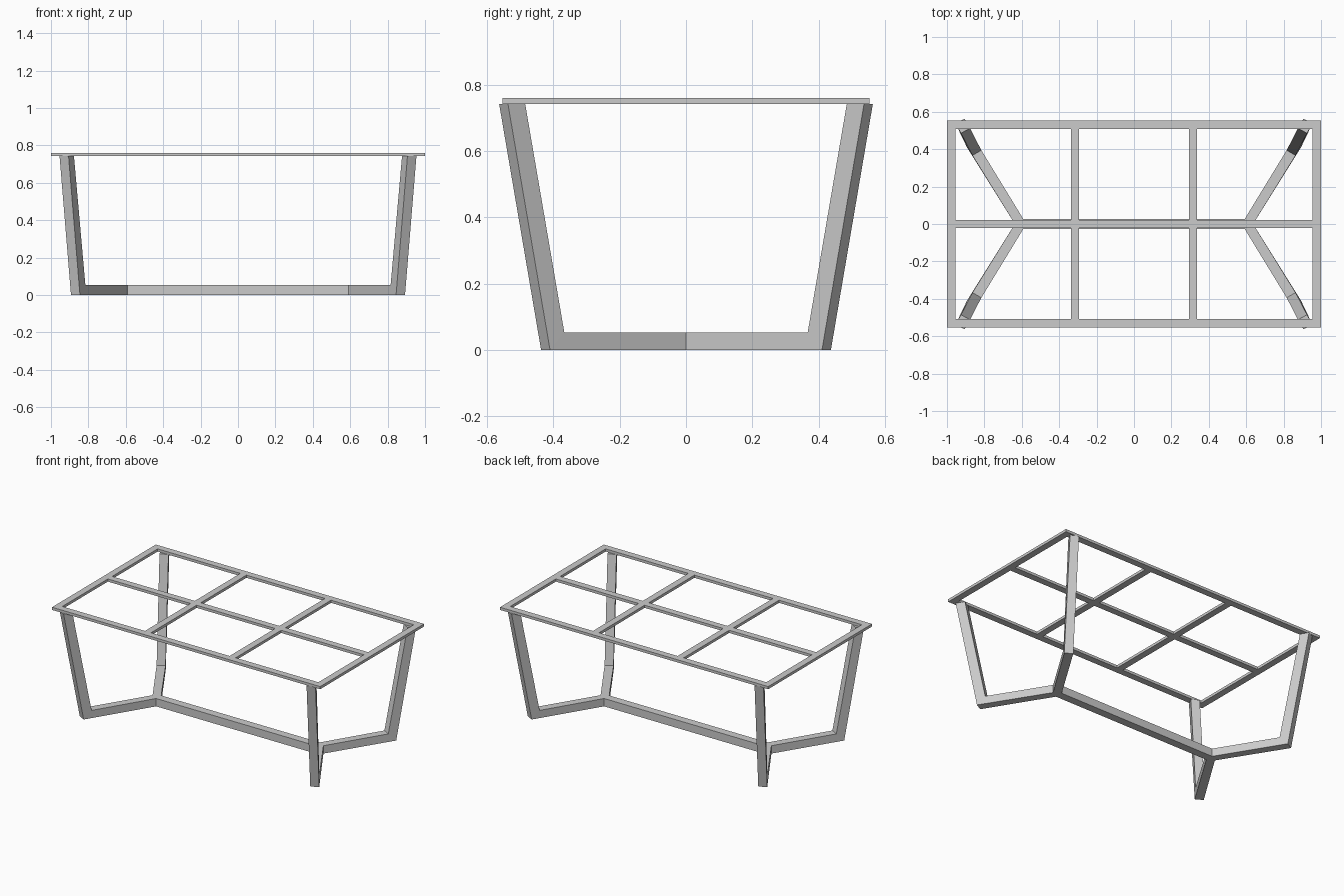
import bpy, bmesh

if "Cube" in bpy.data.objects:
    bpy.data.objects.remove(bpy.data.objects["Cube"])

Z_BEAM, Z_LEG, Z_TOP = 0.053, 0.742, 0.76


def make_object(name, bm):
    bmesh.ops.recalc_face_normals(bm, faces=bm.faces)
    mesh = bpy.data.meshes.new(name)
    bm.to_mesh(mesh)
    bm.free()
    obj = bpy.data.objects.new(name, mesh)
    bpy.context.collection.objects.link(obj)
    return obj


# Table top frame: a grid of cells with the six openings left out, then thickened
W = 0.045
xs = [-1, -1 + W, -0.338, -0.338 + W, 0.338 - W, 0.338, 1 - W, 1]
ys = [-0.553, -0.553 + W, -W / 2, W / 2, 0.553 - W, 0.553]
bm = bmesh.new()
grid = [[bm.verts.new((x, y, Z_LEG)) for y in ys] for x in xs]
for i in range(len(xs) - 1):
    for j in range(len(ys) - 1):
        if i % 2 == 0 or j % 2 == 0:
            bm.faces.new((grid[i][j], grid[i + 1][j],
                          grid[i + 1][j + 1], grid[i][j + 1]))
ext = bmesh.ops.extrude_face_region(bm, geom=bm.faces[:], use_keep_orig=True)
top = [g for g in ext["geom"] if isinstance(g, bmesh.types.BMVert)]
bmesh.ops.translate(bm, verts=top, vec=(0, 0, Z_TOP - Z_LEG))
make_object("top_frame", bm)

# Base frame: one quarter of beam, splayed arm and leaning leg, mirrored twice
points = {
    # central beam, bottom then top
    "c": (0, 0, 0), "d": (0, 0.027, 0), "p": (0.592, 0.027, 0), "v": (0.637, 0, 0),
    "C": (0, 0, Z_BEAM), "D": (0, 0.027, Z_BEAM),
    "P": (0.592, 0.027, Z_BEAM), "V": (0.637, 0, Z_BEAM),
    # elbow: outer heel on the floor, inner corner on top of the arm
    "a": (0.845, 0.437, 0), "b": (0.893, 0.410, 0),
    "A": (0.816, 0.394, Z_BEAM), "B": (0.864, 0.367, Z_BEAM),
    # leg top: outer pair and inner pair
    "s": (0.906, 0.5635, Z_LEG), "t": (0.954, 0.537, Z_LEG),
    "S": (0.877, 0.512, Z_LEG), "T": (0.925, 0.485, Z_LEG),
}
faces = ["cvpd", "CDPV", "dpPD",              # beam
         "pvba", "PABV", "paAP", "vVBb",      # arm
         "abts", "ASTB", "asSA", "bBTt", "stTS"]  # leg
bm = bmesh.new()
verts = {k: bm.verts.new(co) for k, co in points.items()}
for f in faces:
    bm.faces.new([verts[k] for k in f])
base = make_object("base_frame", bm)
mirror = base.modifiers.new("mirror", "MIRROR")
mirror.use_axis = (True, True, False)
mirror.use_clip = True
mirror.merge_threshold = 0.001
